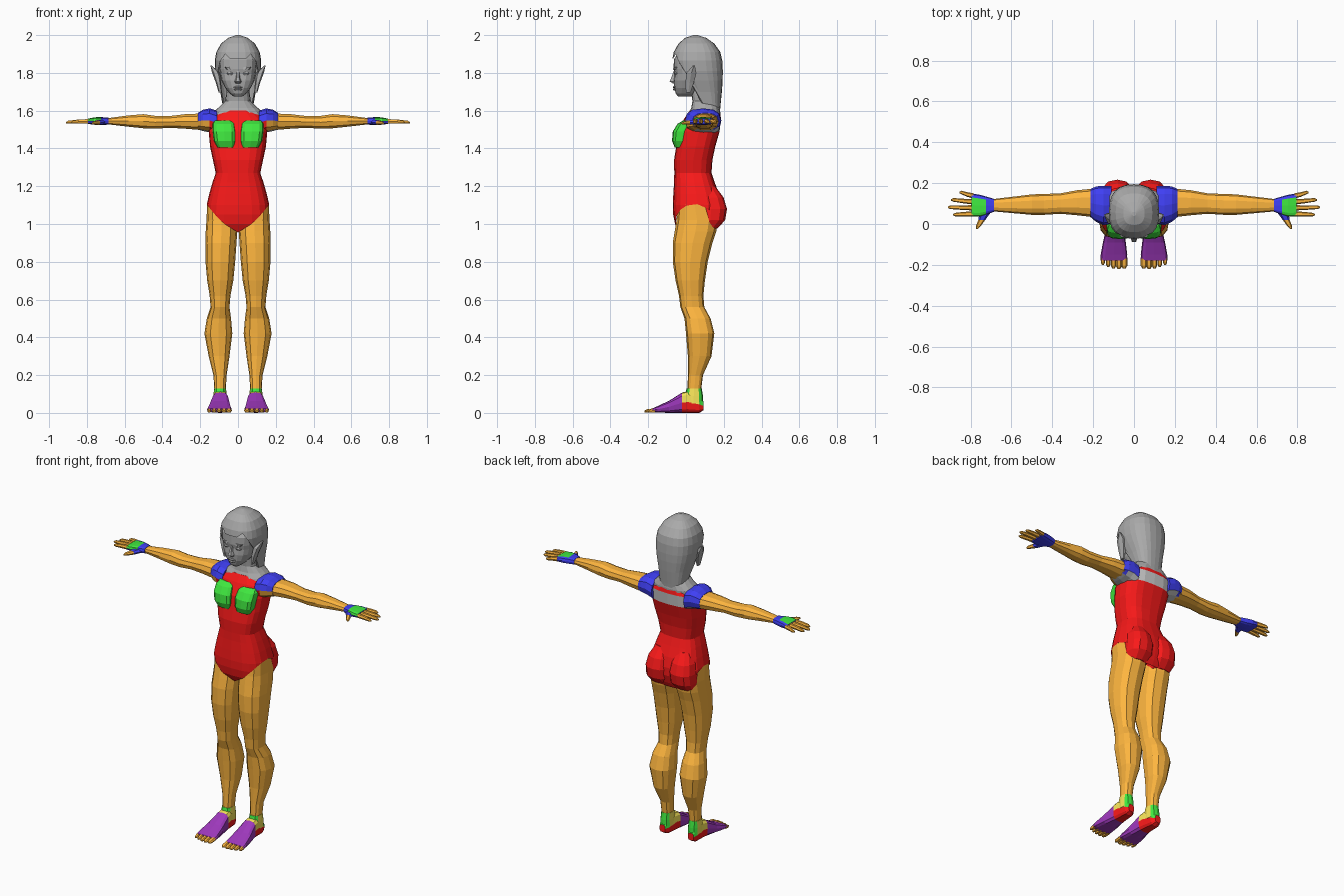
import bpy, bmesh, math

COL = {"red": (0.95, 0.01, 0.01), "orange": (1, 0.47, 0.05), "green": (0.05, 0.8, 0.05),
       "blue": (0.05, 0.05, 0.9), "purple": (0.34, 0.04, 0.5), "yellow": (0.93, 0.78, 0.1),
       "dark": (0.4, 0.4, 0.4)}
MATS = {"grey": None}
for key, rgb in COL.items():
    MATS[key] = bpy.data.materials.new(key)
    MATS[key].diffuse_color = (*rgb, 1)


def at(secs, t):
    """Interpolate a section at height t."""
    for p, q in zip(secs, secs[1:]):
        if p[0] <= t <= q[0]:
            f = (t - p[0]) / (q[0] - p[0])
            return [a + (b - a) * f for a, b in zip(p, q)]
    return secs[0] if t < secs[0][0] else secs[-1]


def loft(name, axis, secs, n=8, color="dark", limit=None, e=0.8, mirror=False):
    """Skin sections (t, u0, u1, v0, v1) along an axis; limit(c, s) trims the lower edge."""
    bm = bmesh.new()
    rings = []
    for sec in secs:
        ring = []
        for i in range(n):
            a = 2 * math.pi * i / n
            c, s = round(math.cos(a), 6), round(math.sin(a), 6)
            k = sec
            if limit and limit(c, s) > sec[0]:
                k = (limit(c, s), *at(secs, limit(c, s))[1:])
            t, u0, u1, v0, v1 = k
            u = (u0 + u1) / 2 + (u1 - u0) / 2 * math.copysign(abs(c) ** e, c)
            v = (v0 + v1) / 2 + (v1 - v0) / 2 * math.copysign(abs(s) ** e, s)
            ring.append(bm.verts.new({"x": (t, u, v), "y": (u, t, v), "z": (u, v, t)}[axis]))
        rings.append(ring)
    for r, q in zip(rings, rings[1:]):
        for i in range(n):
            j = (i + 1) % n
            bm.faces.new((r[i], r[j], q[j], q[i]))
    bm.faces.new(rings[-1])
    if not limit:
        bm.faces.new(rings[0])
    bmesh.ops.remove_doubles(bm, verts=bm.verts, dist=0.0004)
    bmesh.ops.recalc_face_normals(bm, faces=bm.faces)
    me = bpy.data.meshes.new(name)
    slots = []
    for f in bm.faces:
        key = color(f.calc_center_median()) if callable(color) else color
        if key not in slots:
            slots.append(key)
            me.materials.append(MATS[key])
        f.material_index = slots.index(key)
    bm.to_mesh(me)
    bm.free()
    ob = bpy.data.objects.new(name, me)
    bpy.context.collection.objects.link(ob)
    if mirror:
        ob.modifiers.new("Mirror", "MIRROR").use_mirror_merge = False
    return ob


def sym(rows):
    """Sections centred on x = 0 from (z, half width, front, back)."""
    return [(z, -w, w, f, b) for z, w, f, b in rows]


# Torso with high-cut leg openings and an open back panel
def leg_opening(c, s):
    return 0.955 + 0.15 * abs(c) if s <= 0 else 0.97 + 0.135 * c ** 4

loft("torso", "z", sym([
    (.95, .15, -.03, .15), (1.0, .165, -.058, .175), (1.05, .168, -.068, .19),
    (1.1, .166, -.07, .19), (1.16, .152, -.067, .175), (1.22, .135, -.063, .152),
    (1.27, .118, -.062, .135), (1.34, .133, -.063, .14), (1.41, .148, -.052, .155),
    (1.49, .155, -.042, .178), (1.56, .15, -.008, .185), (1.6, .09, .02, .178)]),
    20, lambda p: "grey" if 1.49 < p.z < 1.56 and p.y > .13 and abs(p.x) < .12 else "red",
    leg_opening, 0.7)
loft("buttock", "z", [
    (.975, .02, .145, .05, .165), (1.02, .005, .16, .05, .207), (1.08, .004, .159, .05, .217),
    (1.14, .01, .148, .05, .199), (1.2, .03, .115, .05, .155)], 12, "red", mirror=True)
loft("breast", "z", [
    (1.405, .018, .11, -.06, .03), (1.44, .012, .128, -.074, .03), (1.49, .012, .135, -.07, .04),
    (1.53, .018, .135, -.045, .05), (1.548, .03, .125, -.015, .05)],
    12, "green", e=0.6, mirror=True)

# Shoulders and arms
loft("shoulder", "x", [
    (.11, .0, .185, 1.47, 1.6), (.15, -.005, .187, 1.485, 1.612), (.185, .01, .184, 1.492, 1.605),
    (.212, .033, .172, 1.5, 1.588)], 12,
    lambda p: ("orange" if p.x > .15 else "red") if p.z < 1.545 and p.y < .06
    else "grey" if p.z < 1.505 else "blue", mirror=True)
loft("arm", "x", [
    (.165, .03, .165, 1.497, 1.575), (.21, .035, .172, 1.497, 1.586),
    (.28, .043, .165, 1.503, 1.583), (.36, .05, .15, 1.508, 1.573), (.44, .045, .147, 1.503, 1.574),
    (.5, .045, .145, 1.505, 1.583), (.58, .052, .135, 1.514, 1.576), (.69, .062, .122, 1.527, 1.561)],
    10, "orange", mirror=True)

# Hands
loft("palm", "x", [
    (.685, .06, .123, 1.526, 1.563), (.725, .045, .135, 1.524, 1.566), (.755, .036, .143, 1.525, 1.565),
    (.795, .036, .15, 1.53, 1.558)], 12,
    lambda p: "green" if p.x > .725 and p.z > 1.55 and p.y < .125 else "blue", e=0.6, mirror=True)
for i, (y0, y1, tip) in enumerate([(.05, .046, .885), (.079, .082, .91), (.108, .118, .895), (.137, .154, .855)]):
    mid = (.785 + tip) / 2
    ym = (y0 + y1) / 2
    loft(f"finger_{i + 1}", "x", [
        (.785, y0 - .013, y0 + .013, 1.532, 1.557), (mid, ym - .011, ym + .011, 1.531, 1.554),
        (tip - .012, y1 - .009, y1 + .009, 1.53, 1.548), (tip, y1 - .004, y1 + .004, 1.533, 1.541)],
        6, "orange", mirror=True)
loft("thumb", "y", [
    (-.024, .764, .773, 1.528, 1.537), (-.01, .75, .774, 1.525, 1.543), (.02, .728, .762, 1.524, 1.548),
    (.065, .695, .755, 1.526, 1.556)], 6, lambda p: "orange" if p.y < .02 else "blue", mirror=True)

# Legs
loft("leg", "z", [
    (.12, .065, .125, .008, .08), (.2, .06, .13, .01, .09), (.3, .045, .155, .01, .135),
    (.42, .03, .178, .0, .15), (.5, .037, .165, -.008, .13), (.56, .045, .145, -.03, .097),
    (.62, .04, .15, -.037, .092), (.7, .025, .163, -.055, .1), (.8, .015, .172, -.07, .115),
    (.9, .008, .173, -.07, .14), (.96, .004, .171, -.06, .16), (1.02, .01, .167, -.05, .168),
    (1.105, .035, .163, -.04, .13)], 12, "orange", mirror=True)

# Ankles, feet and toes
loft("ankle", "z", [
    (.05, .058, .132, -.01, .092), (.09, .06, .13, -.008, .09), (.13, .063, .127, .004, .083)],
    12, lambda p: "green" if p.y < .015 or p.y > .065 else "yellow", mirror=True)

def foot_color(p):
    if p.y < -.005:
        return "purple"
    return "red" if p.z < .042 else "green" if p.y > .075 else "yellow"

loft("foot", "y", [
    (-.178, .034, .163, .004, .024), (-.15, .033, .163, .002, .036), (-.09, .04, .152, 0, .064),
    (-.02, .05, .136, 0, .108), (.01, .055, .132, 0, .115), (.07, .063, .127, 0, .09),
    (.093, .078, .117, .014, .06)], 12, foot_color, e=0.6, mirror=True)
for i, tip in enumerate([-.217, -.22, -.217, -.21, -.2]):
    x = .048 + .026 * i
    w = .015 - .0012 * i
    loft(f"toe_{i + 1}", "y", [
        (tip, x - w / 2, x + w / 2, .003, .012), (tip + .012, x - w, x + w, 0, .02),
        (-.165, x - w, x + w, .002, .026)], 6, "orange", mirror=True)

# Neck and head
loft("neck", "z", sym([
    (1.55, .145, .004, .18), (1.59, .135, .016, .182), (1.615, .105, .028, .178),
    (1.65, .068, .034, .16), (1.72, .058, .025, .14)]), 16)
loft("face", "z", sym([
    (1.674, .022, -.04, .03), (1.69, .043, -.054, .06), (1.72, .068, -.062, .09),
    (1.76, .087, -.065, .1), (1.795, .094, -.061, .1), (1.82, .097, -.066, .1),
    (1.87, .1, -.064, .1), (1.93, .08, -.03, .1)]), 16)
loft("nose", "z", sym([
    (1.745, .016, -.072, -.04), (1.755, .018, -.09, -.04), (1.775, .011, -.08, -.04),
    (1.81, .008, -.067, -.04)]), 6)
for z, name in ((1.712, "lower_lip"), (1.724, "upper_lip")):
    loft(name, "z", sym([(z - .006, .014, -.066, -.04), (z, .025, -.07, -.04), (z + .006, .014, -.066, -.04)]), 8)
loft("eye", "z", [
    (1.789, .03, .052, -.061, -.03), (1.797, .022, .06, -.064, -.03), (1.806, .03, .054, -.061, -.03)],
    8, mirror=True)
loft("brow", "z", [(1.818, .02, .06, -.068, -.03), (1.83, .025, .07, -.067, -.03)], 8, mirror=True)
loft("ear", "z", [
    (1.695, .085, .102, -.002, .025), (1.75, .09, .118, -.006, .045), (1.8, .095, .137, .0, .058),
    (1.838, .138, .146, .035, .048)], 6, mirror=True)

# Long hair: framed around the face, parted at the front
def hairline(c, s):
    if s > -.45:
        return 1.57
    return 1.80 if s > -.65 else 1.865 if s > -.8 else 1.9 if s > -.95 else 1.875

loft("hair", "z", sym([
    (1.57, .06, .09, .178), (1.62, .08, .06, .182), (1.7, .094, .01, .19), (1.76, .11, -.03, .194),
    (1.81, .12, -.062, .195), (1.865, .123, -.074, .192), (1.91, .115, -.065, .182),
    (1.955, .09, -.04, .15), (1.985, .052, -.005, .108), (2.0, .01, .04, .06)]),
    24, "dark", hairline)
